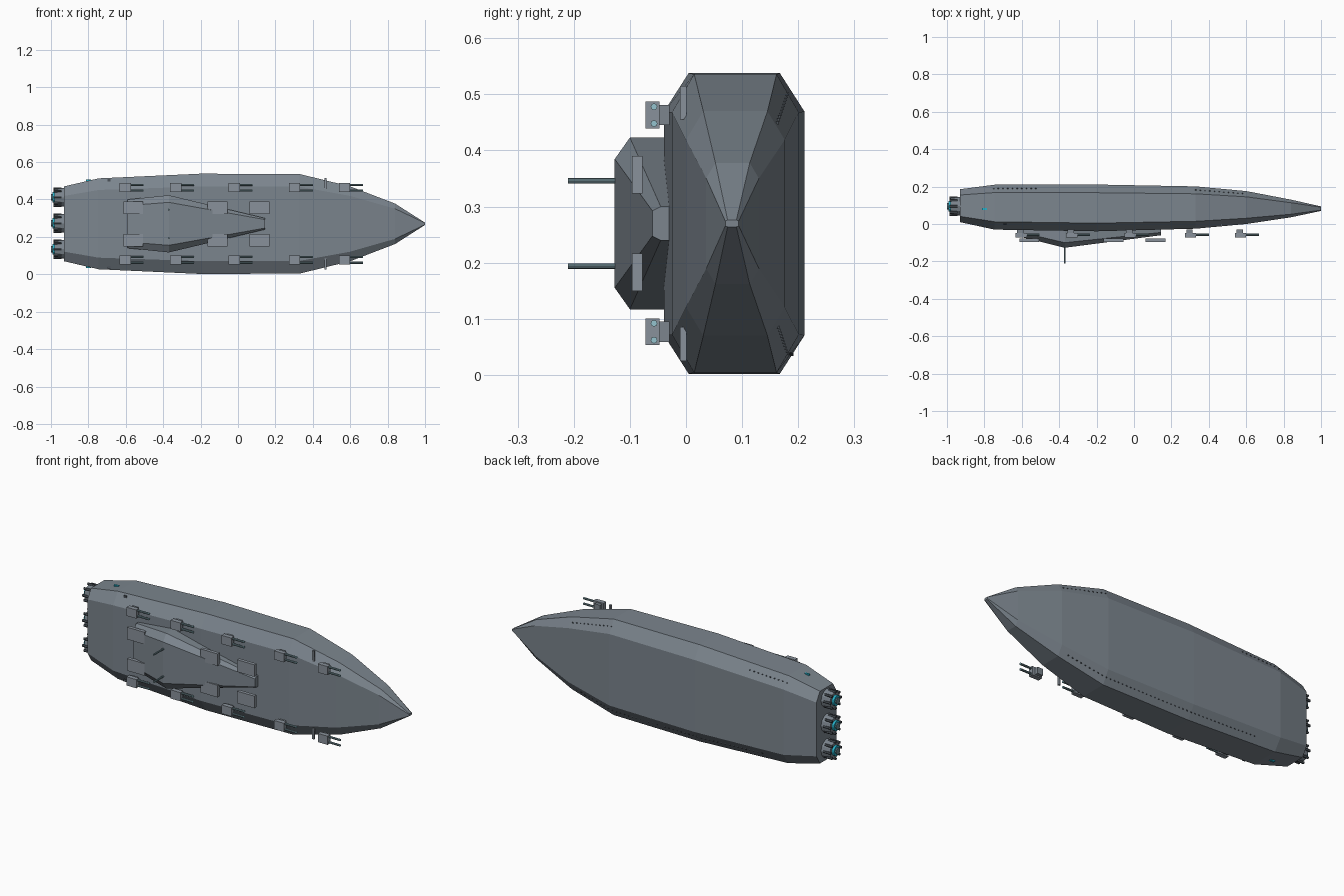
import bpy, bmesh, math
from mathutils import Matrix, Vector

if "Cube" in bpy.data.objects:
    bpy.data.objects.remove(bpy.data.objects["Cube"])

ZC = 0.27  # mirror plane height


def mat(name, c):
    m = bpy.data.materials.new(name)
    m.diffuse_color = (*c, 1)
    m.use_nodes = True
    m.node_tree.nodes["Principled BSDF"].inputs["Base Color"].default_value = m.diffuse_color
    return m


HULL = mat("hull grey", (0.20, 0.235, 0.27))
LIGHT = mat("light grey", (0.25, 0.285, 0.325))
DARK = mat("dark grey", (0.07, 0.085, 0.10))
TEAL = mat("barrel teal grey", (0.15, 0.24, 0.27))
CYAN = mat("glow cyan", (0.02, 0.45, 0.60))
LENS = mat("muzzle pale blue", (0.30, 0.55, 0.62))


def finish(bm, name, m):
    bmesh.ops.recalc_face_normals(bm, faces=bm.faces[:])
    me = bpy.data.meshes.new(name)
    bm.to_mesh(me)
    bm.free()
    me.materials.append(m)
    ob = bpy.data.objects.new(name, me)
    bpy.context.collection.objects.link(ob)
    return ob


def loft(name, rings, m):
    bm = bmesh.new()
    vs = [[bm.verts.new(p) for p in r] for r in rings]
    n = len(vs[0])
    for a, b in zip(vs, vs[1:]):
        for i in range(n):
            j = (i + 1) % n
            bm.faces.new((a[i], a[j], b[j], b[i]))
    bm.faces.new(vs[0])
    bm.faces.new(vs[-1])
    return finish(bm, name, m)


def boxes(name, items, m):
    """items: (centre, size) pairs joined in one object"""
    bm = bmesh.new()
    for c, s in items:
        bmesh.ops.create_cube(bm, size=1, matrix=Matrix.Translation(c) @ Matrix.Diagonal((*s, 1)))
    return finish(bm, name, m)


def rods(name, items, axis, m, sides=8):
    """items: (centre, radius1, radius2, length) along an axis"""
    rot = Vector((0, 0, 1)).rotation_difference(Vector(axis)).to_matrix().to_4x4()
    bm = bmesh.new()
    for c, r1, r2, l in items:
        bmesh.ops.create_cone(bm, cap_ends=True, segments=sides, radius1=r1, radius2=r2,
                              depth=l, matrix=Matrix.Translation(c) @ rot)
    return finish(bm, name, m)


# Hull: chamfered sections (x, y centre, half depth, half height)
SEC = [(-.93, .098, .088, .2), (-.745, .09, .12, .243), (-.2, .086, .125, .268),
       (.33, .088, .113, .266), (.6, .088, .088, .2), (.84, .083, .047, .108), (1, .082, .012, .006)]
OCT = [(-1, -.745), (-1, .745), (-.65, 1), (.65, 1), (1, .745), (1, -.745), (.65, -1), (-.65, -1)]
loft("hull", [[(x, yc + a * hy, ZC + b * hz) for a, b in OCT] for x, yc, hy, hz in SEC], HULL)


def hull_at(x):
    for a, b in zip(SEC, SEC[1:]):
        if a[0] <= x <= b[0]:
            t = (x - a[0]) / (b[0] - a[0])
            return [p + (q - p) * t for p, q in zip(a, b)]


# Superstructure on the deck: (x, half width, shoulder y, top y)
SUP = [(-.59, .13, -.048, -.073), (-.37, .153, -.10, -.127), (.145, .03, -.045, -.06)]
loft("superstructure", [[(x, 0, ZC - h), (x, y1, ZC - h), (x, y2, ZC - .75 * h),
                         (x, y2, ZC + .75 * h), (x, y1, ZC + h), (x, 0, ZC + h)]
                        for x, h, y1, y2 in SUP], HULL)

# Antenna masts
rods("antenna_masts", [((-.37, -.155, ZC + s * .076), .005, .005, .11) for s in (-1, 1)], (0, 1, 0), TEAL)

# Side plates beside the superstructure
boxes("deck_plates", [((x, -.087, ZC + s * .087), (.106, .019, .067))
                      for x in (-.56, -.335, -.11, .115) for s in (-1, 1)], LIGHT)

# Twin-barrel turrets along both deck edges
spots = [(x, ZC + s * .193) for x in (-.603, -.333, -.02, .302, .57) for s in (-1, 1)]
boxes("turret_bases", [((x - .005, -.04, z), (.034, .022, .036)) for x, z in spots], HULL)
boxes("turret_houses", [((x, -.06, z), (.06, .025, .048)) for x, z in spots], LIGHT)
pairs = [(x, z + d) for x, z in spots for d in (-.015, .015)]
rods("turret_barrels", [((x + .06, -.057, z), .006, .006, .07) for x, z in pairs], (1, 0, 0), TEAL)
rods("turret_muzzles", [((x + .096, -.057, z), .006, .006, .004) for x, z in pairs], (1, 0, 0), LENS)

# Small fins near the bow
boxes("bow_fins", [((.467, -.005, ZC + s * .215), (.011, .011, .06)) for s in (-1, 1)], LIGHT)

# Three engines with glowing cores and a ring of thrusters
ez = [ZC - .136, ZC + .003, ZC + .142]
EY = .095
rods("engine_housings", [((-.95, EY, z), .044, .052, .06) for z in ez], (1, 0, 0), HULL, 12)
rods("engine_cores", [((-.965, EY, z), .028, .028, .056) for z in ez], (1, 0, 0), CYAN, 12)
ring = [(EY + .046 * math.cos(k * math.pi / 4), z + .046 * math.sin(k * math.pi / 4))
        for z in ez for k in range(8)]
rods("engine_thrusters", [((-.965, y, z), .007, .007, .045) for y, z in ring], (1, 0, 0), DARK, 6)
rods("engine_nozzles", [((-.985, EY, z), .018, .014, .03) for z in ez], (1, 0, 0), TEAL, 12)

# Side lights and small hatches
boxes("side_lights", [((-.8, .08, ZC + s * .232), (.028, .011, .008)) for s in (-1, 1)], CYAN)
boxes("side_hatches", [((-.69, .0, ZC + s * .232), (.016, .008, .012)) for s in (-1, 1)], DARK)

# Window dots along the rear chamfers
dots = []
for s, ranges in ((1, ((-.75, -.5), (.33, .62))), (-1, ((-.6, .6),))):
    for a, b in ranges:
        for i in range(int((b - a) / .025)):
            x = a + i * .025
            _, yc, hy, hz = hull_at(x)
            dots.append(((x, yc + .825 * hy, ZC + s * .8725 * hz), (.007, .005, .005)))
boxes("window_dots", dots, DARK)
